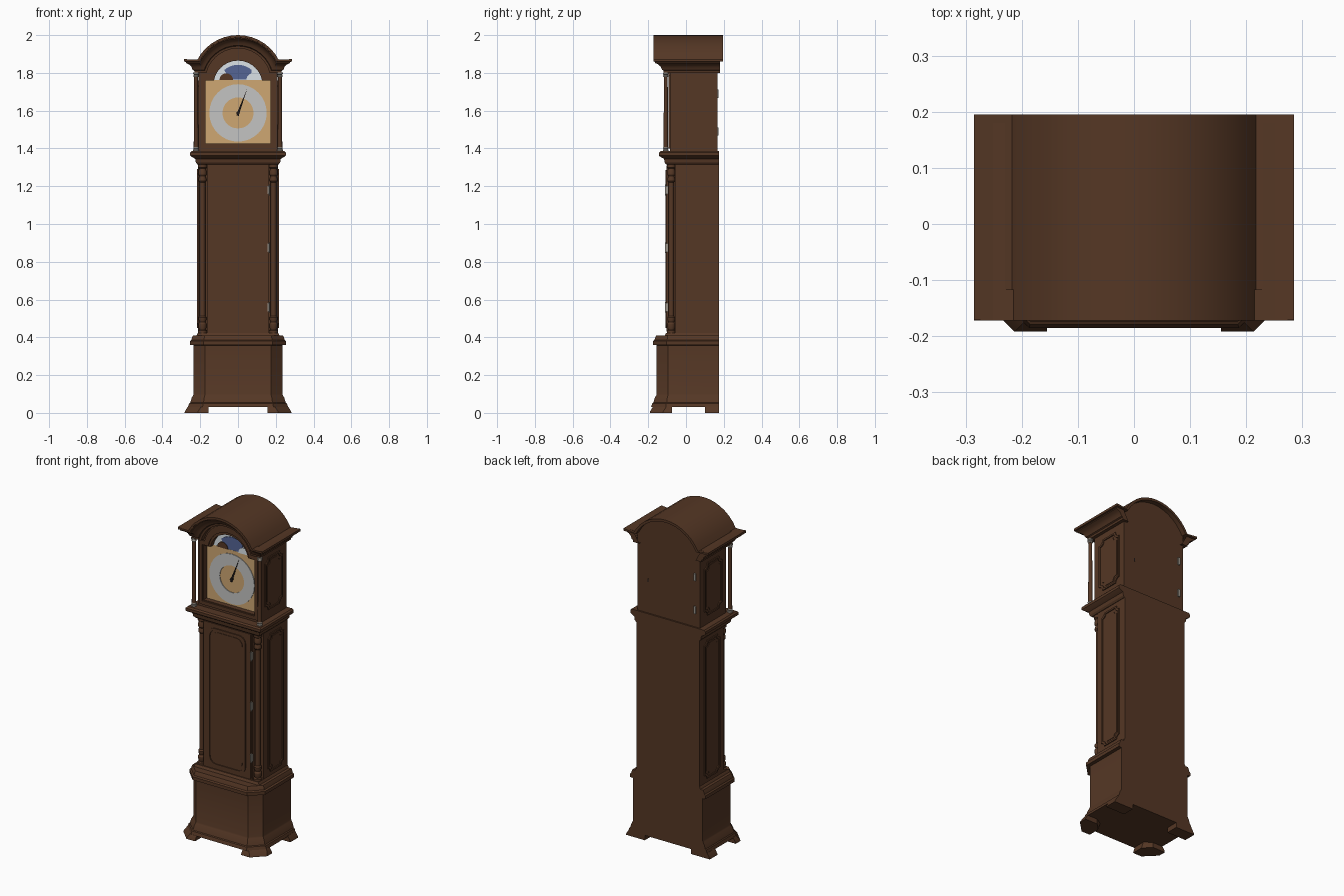
import bpy, bmesh
from math import sin, cos, asin, pi, radians
from mathutils import Matrix

if "Cube" in bpy.data.objects:
    bpy.data.objects.remove(bpy.data.objects["Cube"])


def material(name, rgb):
    m = bpy.data.materials.new(name)
    m.use_nodes = True
    m.diffuse_color = (*rgb, 1)
    m.node_tree.nodes["Principled BSDF"].inputs["Base Color"].default_value = (*rgb, 1)
    return m


wood = material("dark wood", (.09, .038, .018))
brass = material("dial brass", (.62, .39, .17))
silver = material("silver ring", (.55, .55, .54))
white = material("pale arch", (.76, .82, .86))
blue = material("night blue", (.09, .13, .30))
metal = material("aged metal", (.32, .29, .25))
black = material("black hand", (.015, .01, .01))

ARCH_Z = 1.757   # centre height of the hood arch


def finish(name, bm, mat):
    bmesh.ops.remove_doubles(bm, verts=bm.verts, dist=1e-5)
    bmesh.ops.recalc_face_normals(bm, faces=bm.faces)
    me = bpy.data.meshes.new(name)
    bm.to_mesh(me)
    bm.free()
    me.materials.append(mat)
    ob = bpy.data.objects.new(name, me)
    bpy.context.collection.objects.link(ob)
    bpy.ops.object.select_all(action='DESELECT')
    ob.select_set(True)
    bpy.context.view_layer.objects.active = ob
    bpy.ops.object.shade_smooth_by_angle(angle=radians(30))
    return ob


def loft(name, rows, mat, closed=True):
    """Skin rows of points; closed rows get end caps, open rows get side caps."""
    bm = bmesh.new()
    grid = [[bm.verts.new(p) for p in row] for row in rows]
    n = len(rows[0])
    for a, b in zip(grid, grid[1:]):
        for i in range(n if closed else n - 1):
            j = (i + 1) % n
            bm.faces.new((a[i], a[j], b[j], b[i]))
    for cap in ((grid[0], grid[-1]) if closed else
                ([r[0] for r in grid], [r[-1] for r in grid])):
        bm.faces.new(cap)
    return finish(name, bm, mat)


def plate(name, loops, d0, d1, mat, side=False):
    """Flat outline (with holes) in XZ between two y depths, or in YZ between two x depths."""
    cu = bpy.data.curves.new(name, 'CURVE')
    cu.dimensions, cu.fill_mode, cu.extrude = '2D', 'BOTH', abs(d1 - d0) / 2
    for pts in loops:
        s = cu.splines.new('POLY')
        s.points.add(len(pts) - 1)
        for p, (u, v) in zip(s.points, pts):
            p.co = (u, v, 0, 1)
        s.use_cyclic_u = True
    tmp = bpy.data.objects.new(name + "_outline", cu)
    bpy.context.collection.objects.link(tmp)
    me = bpy.data.meshes.new_from_object(tmp.evaluated_get(bpy.context.evaluated_depsgraph_get()))
    bm = bmesh.new()
    bm.from_mesh(me)
    bpy.data.objects.remove(tmp)
    bpy.data.curves.remove(cu)
    bpy.data.meshes.remove(me)
    mid = (d0 + d1) / 2
    m = Matrix.Rotation(pi / 2, 4, 'X')
    if side:
        m = Matrix.Translation((mid, 0, 0)) @ Matrix.Rotation(pi / 2, 4, 'Z') @ m
    else:
        m = Matrix.Translation((0, mid, 0)) @ m
    bm.transform(m)
    return finish(name, bm, mat)


def rect(x0, x1, z0, z1):
    return [(x0, z0), (x1, z0), (x1, z1), (x0, z1)]


def circle(r, x, z, n=24):
    return [(x + r * cos(2 * pi * i / n), z + r * sin(2 * pi * i / n)) for i in range(n)]


def arch(r, z, zc=ARCH_Z, n=14):
    """Arc from right to left, springing from height z."""
    a = asin((z - zc) / r)
    return [(r * cos(t), zc + r * sin(t)) for t in (a + (pi - 2 * a) * i / n for i in range(n + 1))]


def arched(w, z0, z1, r, zc=ARCH_Z):
    return [(-w, z0), (w, z0), (w, z1)] + arch(r, z1, zc) + [(-w, z1)]


def cornered(x0, x1, z0, z1, r, cove):
    """Rectangle with coved or rounded corners."""
    pts = []
    for k, (x, z, sx, sz) in enumerate([(x1, z1, 1, 1), (x0, z1, -1, 1), (x0, z0, -1, -1), (x1, z0, 1, -1)]):
        for i in range(6):
            if cove:
                c, t = (x, z), 1.5 * pi - i * pi / 10 + k * pi / 2
            else:
                c, t = (x - sx * r, z - sz * r), i * pi / 10 + k * pi / 2
            pts.append((c[0] + r * cos(t), c[1] + r * sin(t)))
    return pts


def panel(name, x0, x1, z0, z1, r, at, out, cove=True, side=False):
    """Bead frame with a raised field inside."""
    def shape(d):
        return cornered(x0 + d, x1 - d, z0 + d, z1 - d, r, cove)
    plate(name + "_bead", [shape(0), shape(.01)], at, at + out * .006, wood, side)
    plate(name + "_field", [shape(.022)], at, at + out * .003, wood, side)


def tier(name, w, f, back, c, profile):
    """Three-sided moulded block with optional chamfered front corners."""
    k = .414 if c else 1
    rows = []
    for p, z in profile:
        half = [(w + p, back), (w + p, -(f - c) - k * p), (w - c + k * p, -f - p)]
        rows.append([(x, y, z) for x, y in half] + [(-x, y, z) for x, y in half[::-1]])
    if not c:
        rows = [[r[i] for i in (0, 1, 4, 5)] for r in rows]
    return loft(name, rows, wood)


def turned(name, x, y, profile, mat, n=14):
    return loft(name, [[(u, v, z) for u, v in circle(r, x, y, n)] for r, z in profile], mat)


# Plinth, waist and shelf under the hood
tier("plinth", .235, .155, .175, .06, [
    (.03, .03), (.024, .05), (.018, .054), (.01, .08), (.003, .092), (0, .1), (0, .358),
    (.02, .36), (.02, .38), (.012, .386), (.008, .4), (.003, .41)])
half = [(.165, -.098), (.165, -.058), (.212, -.058), (.212, .175)]
plan = half + [(-x, y) for x, y in half[::-1]]
loft("waist", [[(x, y, z) for x, y in plan] for z in (.4, 1.33)], wood)
tier("hood_shelf", .215, .105, .175, 0, [
    (0, 1.315), (.008, 1.325), (.011, 1.345), (.03, 1.355), (.038, 1.362), (.038, 1.378), (.03, 1.386)])
tier("waist_foot_trim", .212, .105, .175, 0, [(0, .4), (.008, .41), (.003, .42), (0, .424)])

# Waist door and its panel
plate("trunk_door", [rect(-.158, .158, .43, 1.31)], -.103, -.09, wood)
panel("trunk_door_panel", -.125, .125, .45, 1.285, .042, -.103, -1, cove=False)
for i, z in enumerate((.56, .875, 1.18)):
    plate(f"trunk_hinge_{i}", [rect(.157, .17, z - .022, z + .022)], -.11, -.095, metal)
    turned(f"trunk_hinge_pin_{i}", .165, -.108, [(.004, z - .028), (.004, z + .028)], metal, 8)

# Parts repeated on both sides
for s, tag in ((1, "left"), (-1, "right")):
    panel(tag + "_waist_panel", -.02, .13, .45, 1.29, .024, s * .212, s, side=True)
    panel(tag + "_hood_panel", -.043, .127, 1.44, 1.76, .03, s * .21, s, side=True)

    # Waist corner column: turned foot, shaft and head
    end = [(.024, 0), (.024, .02), (.017, .025), (.022, .04), (.022, .055), (.016, .065), (.021, .08),
           (.021, .09), (.015, .098)]
    turned(tag + "_waist_column", s * .188, -.078,
           [(r, .415 + z) for r, z in end] + [(r, 1.318 - z) for r, z in end[::-1]], wood)

    # Free-standing hood column
    turned(tag + "_hood_column", s * .222, -.107, [(.0125, 1.405), (.011, 1.6), (.0105, 1.78)], wood)
    for part, z, d in (("base", 1.385, 1), ("capital", 1.802, -1)):
        turned(f"{tag}_hood_column_{part}", s * .222, -.107,
               [(.016, z), (.016, z + d * .008), (.012, z + d * .012), (.015, z + d * .018), (.0115, z + d * .024)],
               metal)

    # Bracket feet, flaring towards the floor
    front = [(.155, -.192), (.213, -.192), (.283, -.122), (.283, -.075), (.2, -.075), (.155, -.12)]
    rear = [(.155, .1), (.283, .1), (.283, .175), (.155, .175)]
    for part, pts in (("front", front), ("rear", rear)):
        loft(f"{tag}_{part}_foot",
             [[(s * (x - (d if x > .2 else 0)), y + (d if y < -.11 else 0), z) for x, y in pts]
              for z, d in ((0, 0), (.008, .002), (.034, .018))], wood)

# Hood carcass, front surround and glazed door frame
plate("hood_carcass", [arched(.21, 1.38, 1.865, .235)], -.04, .166, wood)
opening = arched(.172, 1.427, 1.76, .13, 1.735)
plate("hood_front", [arched(.21, 1.38, 1.84, .19), opening], -.085, -.04, wood)
plate("hood_door_frame", [arched(.195, 1.4, 1.79, .165), arched(.177, 1.422, 1.765, .14, 1.74)], -.092, -.085, wood)

# Arched cornice swept along the sides and over the front
rows = []
for p, h in [(-.02, 0), (.02, 0), (.022, .012), (.03, .016), (.036, .032), (.05, .045), (.066, .052),
             (.066, .058), (.075, .06), (.075, .07), (.02, .07)]:
    x, y, z = .21 + p, -.097 - p, 1.8 + h
    rows.append([(x, .18, z), (x, y, z)] + [(u, y, v) for u, v in arch(.173 + h, z)] + [(-x, y, z), (-x, .18, z)])
loft("cornice", rows, wood, closed=False)
plate("roof", [[(.285, 1.86), (.285, 1.874)] + arch(.243, 1.866) + [(-.285, 1.874), (-.285, 1.86)]
               + arch(.228, 1.86)[::-1]], -.171, .195, wood)

# Dial with chapter ring, moon arch and hand
plate("dial_plate", [rect(-.174, .174, 1.425, 1.762)], -.055, -.039, brass)
plate("chapter_ring", [circle(.152, 0, 1.588, 32), circle(.082, 0, 1.588, 32)], -.059, -.055, silver)
plate("moon_arch", [arch(.132, 1.76, 1.735)], -.054, -.039, white)
plate("moon_sky", [arch(.108, 1.765, 1.735)[3:12] + [(-.045, 1.765), (.065, 1.765)]], -.058, -.054, blue)
for x in (-.062, .08):
    plate("moon_hump", [[(x + u, v) for u, v in arch(.036, 1.762, 1.762)]], -.061, -.056, wood if x < 0 else white)
plate("minute_hand", [[(-.008, 1.575), (.004, 1.572), (.012, 1.6), (.05, 1.72), (.002, 1.605)]], -.065, -.062, black)
plate("hand_hub", [circle(.009, 0, 1.588, 12)], -.067, -.055, black)

# Back door fittings
for i, z in enumerate((1.49, 1.69)):
    plate(f"back_hinge_{i}", [rect(-.185, -.172, z - .022, z + .022)], .16, .173, metal)
plate("back_keyhole", [rect(.135, .141, 1.575, 1.595)], .16, .168, black)
